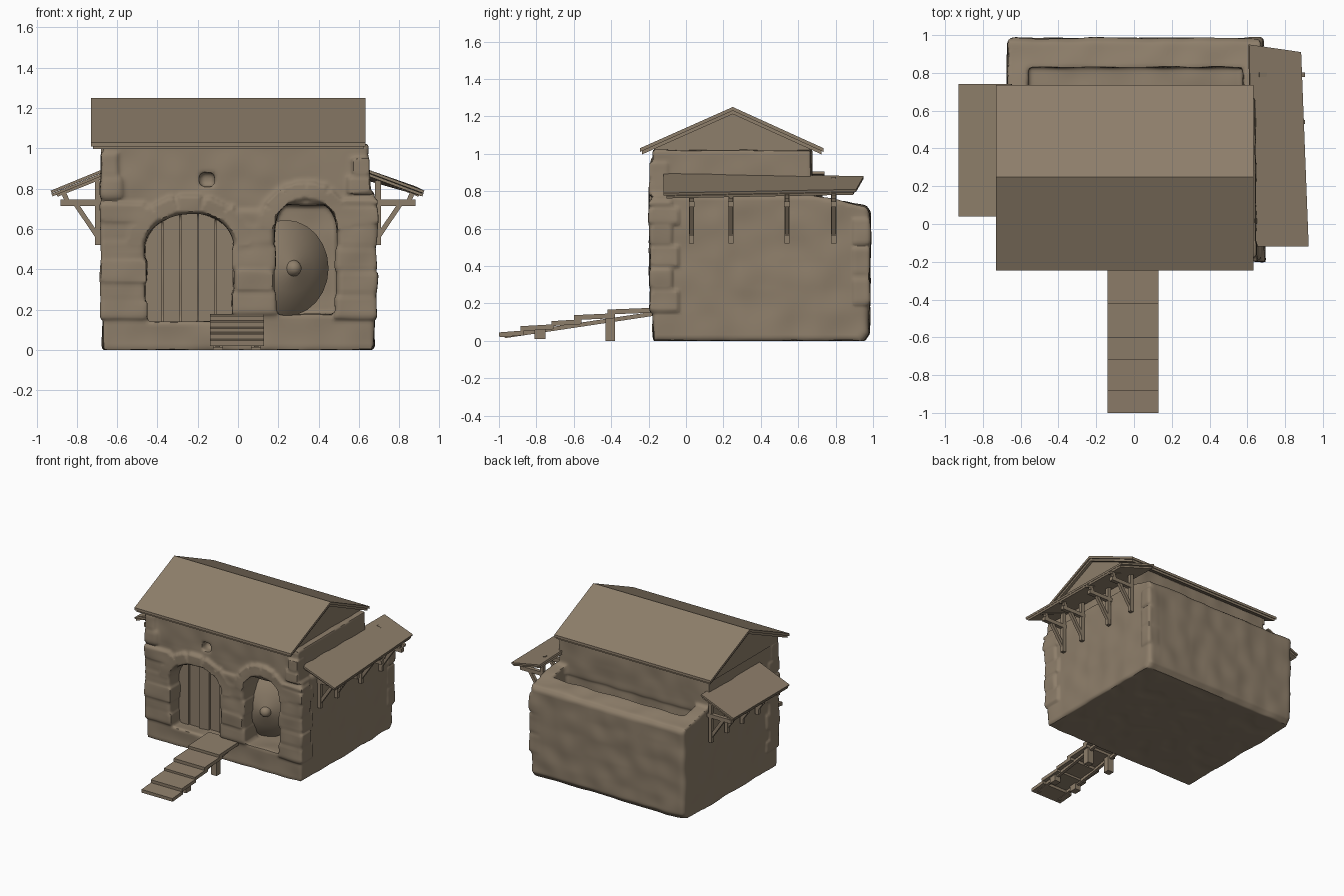
import bpy, bmesh, math, random
from mathutils import Matrix, Vector, noise

random.seed(4)
if "Cube" in bpy.data.objects:
    bpy.data.objects.remove(bpy.data.objects["Cube"])

clay = bpy.data.materials.new("warm_clay")
clay.use_nodes = True
COLOUR = (0.27, 0.21, 0.145, 1)
clay.diffuse_color = COLOUR
clay.node_tree.nodes["Principled BSDF"].inputs["Base Color"].default_value = COLOUR


def finish(bm, name, angle=35):
    bmesh.ops.recalc_face_normals(bm, faces=bm.faces)
    mesh = bpy.data.meshes.new(name)
    bm.to_mesh(mesh)
    bm.free()
    ob = bpy.data.objects.new(name, mesh)
    bpy.context.collection.objects.link(ob)
    mesh.materials.append(clay)
    activate(ob)
    bpy.ops.object.shade_smooth_by_angle(angle=math.radians(angle))
    return ob


def activate(ob):
    bpy.ops.object.select_all(action="DESELECT")
    ob.select_set(True)
    bpy.context.view_layer.objects.active = ob


def box(bm, lo, hi, rot=Matrix()):
    lo, hi = Vector(lo), Vector(hi)
    m = Matrix.Translation((lo + hi) / 2) @ rot @ Matrix.Diagonal((*(hi - lo), 1))
    bmesh.ops.create_cube(bm, size=1, matrix=m)


def prism(bm, pts, axis, a, b):
    """Extrude a 2D outline along x (pts are y,z) or along y (pts are x,z)."""
    place = (lambda p, t: (t, *p)) if axis == "x" else (lambda p, t: (p[0], t, p[1]))
    rings = [[bm.verts.new(place(p, t)) for p in pts] for t in (a, b)]
    bm.faces.new(rings[0])
    bm.faces.new(rings[1][::-1])
    for i in range(len(pts)):
        j = (i + 1) % len(pts)
        bm.faces.new((rings[0][j], rings[0][i], rings[1][i], rings[1][j]))


def slab(bm, top, thick):
    """Closed board from four top corners."""
    upper = [Vector(p) for p in top]
    n = (upper[1] - upper[0]).cross(upper[3] - upper[0]).normalized()
    n *= thick if n.z > 0 else -thick
    a = [bm.verts.new(p) for p in upper]
    b = [bm.verts.new(p - n) for p in upper]
    bm.faces.new(a)
    bm.faces.new(b[::-1])
    for i in range(4):
        j = (i + 1) % 4
        bm.faces.new((a[j], a[i], b[i], b[j]))


def beam(bm, p, q, w):
    p, q = Vector(p), Vector(q)
    m = Matrix.Translation((p + q) / 2) @ (q - p).to_track_quat("Z", "Y").to_matrix().to_4x4()
    bmesh.ops.create_cube(bm, size=1, matrix=m @ Matrix.Diagonal((w, w, (q - p).length, 1)))


def arch(x0, x1, z0, spring, top, n=14):
    cx, r = (x0 + x1) / 2, (x1 - x0) / 2
    curve = [(cx + r * math.cos(math.pi * i / n), spring + (top - spring) * math.sin(math.pi * i / n))
             for i in range(n + 1)]
    return [(x0, z0), (x1, z0)] + curve


def carve(ob, bm):
    cutter = finish(bm, "cutter")
    cutter.hide_render = True
    activate(ob)
    mod = ob.modifiers.new("cut", "BOOLEAN")
    mod.operation, mod.solver, mod.object = "DIFFERENCE", "EXACT", cutter
    bpy.ops.object.modifier_apply(modifier=mod.name)
    bpy.data.objects.remove(cutter)


# Lower walls with two arched openings and a sunken back terrace
bm = bmesh.new()
prism(bm, [(-0.175, 0), (0.95, 0), (0.98, 0.04), (0.985, 0.69), (0.96, 0.72), (0.86, 0.74),
           (0.67, 0.78), (-0.175, 0.78)], "x", -0.67, 0.675)
bmesh.ops.recalc_face_normals(bm, faces=bm.faces)
corner = [e for e in bm.edges if all(v.co.y > 0.9 and v.co.z < 0.7 for v in e.verts)
          and abs(e.verts[0].co.x - e.verts[1].co.x) < 0.01]
bmesh.ops.bevel(bm, geom=corner, offset=0.035, segments=3, affect="EDGES", profile=0.5)
lower = finish(bm, "lower_walls")
for outline, depth in ((arch(-0.46, -0.02, 0.14, 0.52, 0.675), 0.0),
                       (arch(0.18, 0.49, 0.175, 0.6, 0.76), 0.25)):
    bm = bmesh.new()
    prism(bm, outline, "y", -0.4, depth)
    carve(lower, bm)
bm = bmesh.new()
box(bm, (-0.56, 0.66, 0.6), (0.58, 0.83, 0.9))
carve(lower, bm)

# Upper walls with a small window
bm = bmesh.new()
box(bm, (-0.67, -0.175, 0.72), (0.645, 0.67, 1.02))
upper = finish(bm, "upper_walls")
bm = bmesh.new()
box(bm, (-0.19, -0.4, 0.81), (-0.115, -0.1, 0.88))
carve(upper, bm)

# Masonry merged with rough corner stones, piers and arch stones
bm = bmesh.new()
for part in (lower, upper):
    bm.from_mesh(part.data)
    bpy.data.objects.remove(part)


def column(x0, x1, z0, z1, back, step=0.1):
    z, k = z0, 0
    while z < z1 - 0.04:
        h = min(step * random.uniform(0.8, 1.25), z1 - z)
        k += 1
        grow = 0.018 * (k % 2)
        front = -0.19 - random.uniform(0, 0.008)
        box(bm, (x0 - grow * (x0 > -0.6), front, z), (x1 + grow * (x1 < 0.6), back + 2 * grow, z + h - 0.016),
            Matrix.Rotation(random.uniform(-0.03, 0.03), 4, "Y"))
        z += h


column(-0.685, -0.47, 0.16, 0.74, -0.08)
column(-0.01, 0.17, 0.18, 0.7, -0.08)
column(0.5, 0.69, 0.16, 0.76, -0.08)
column(-0.68, -0.6, 0.76, 1.0, -0.1)
column(0.57, 0.655, 0.78, 1.0, -0.1)
for cx, rx, spring, rz, count in ((-0.24, 0.27, 0.52, 0.2, 7), (0.335, 0.19, 0.6, 0.19, 6)):
    for i in range(count):
        t = math.pi * (i + 0.5) / count
        c = Vector((cx + rx * math.cos(t), -0.13, spring + rz * math.sin(t)))
        half = Vector((0.038, 0.065, 0.48 * math.pi * (rx + rz) / 2 / count))
        box(bm, c - half, c + half, Matrix.Rotation(-t, 4, "Y"))
for z in (0.2, 0.36, 0.52):
    box(bm, (0.6, 0.9, z), (0.685, 0.985, z + 0.13))
walls = finish(bm, "stone_walls")
activate(walls)
mod = walls.modifiers.new("sculpt", "REMESH")
mod.mode, mod.voxel_size = "VOXEL", 0.013
bpy.ops.object.modifier_apply(modifier=mod.name)
bm = bmesh.new()
bm.from_mesh(walls.data)
bm.normal_update()
for v in bm.verts:
    v.co += v.normal * 0.009 * noise.noise(v.co * 7)
    v.co.z = max(v.co.z, 0)
bm.to_mesh(walls.data)
bm.free()
activate(walls)
bpy.ops.object.shade_smooth_by_angle(angle=math.radians(50))

# Gable and the two-layer pitched roof
bm = bmesh.new()
prism(bm, [(-0.17, 0.98), (0.66, 0.98), (0.66, 1.03), (0.25, 1.22), (-0.17, 1.03)], "x", -0.68, 0.6)
finish(bm, "gable_wall")


def chevron(name, inset, drop, thick, x0, x1):
    b = bmesh.new()
    y0, y1 = -0.245 + inset, 0.735 - inset
    eave, ridge = 1.03 - drop + 0.45 * inset, 1.25 - drop
    prism(b, [(y0, eave), (0.25, ridge), (y1, eave), (y1, eave - thick),
              (0.25, ridge - thick), (y0, eave - thick)], "x", x0, x1)
    finish(b, name)


chevron("roof", 0, 0, 0.02, -0.73, 0.632)
chevron("roof_underlay", 0.01, 0.02, 0.018, -0.72, 0.622)

# Side awnings
awnings = {
    "left_awning": [(0.63, -0.12, 0.9), (0.925, -0.12, 0.79), (0.885, 0.91, 0.81), (0.61, 0.95, 0.88)],
    "right_awning": [(-0.65, 0.04, 0.905), (-0.93, 0.04, 0.79), (-0.93, 0.74, 0.79), (-0.65, 0.74, 0.905)],
}
for name, corners in awnings.items():
    bm = bmesh.new()
    slab(bm, corners, 0.014)
    mid = sum((Vector(p) for p in corners), Vector()) / 4
    slab(bm, [mid + (Vector(p) - mid) * 0.97 - Vector((0, 0, 0.017)) for p in corners], 0.014)
    finish(bm, name)

# Timber brackets below the awnings
for name, s, rows in (("left_bracket", 1, (0.03, 0.24, 0.54, 0.79)),
                      ("right_bracket", -1, (0.1, 0.29, 0.48, 0.68))):
    for y in rows:
        bm = bmesh.new()
        beam(bm, (s * 0.695, y, 0.52), (s * 0.695, y, 0.84), 0.028)
        beam(bm, (s * 0.66, y, 0.73), (s * 0.88, y, 0.73), 0.03)
        beam(bm, (s * 0.695, y, 0.56), (s * 0.81, y, 0.73), 0.024)
        beam(bm, (s * 0.84, y, 0.72), (s * 0.87, y, 0.79), 0.024)
        beam(bm, (s * 0.66, y, 0.865), (s * 0.9, y, 0.77), 0.022)
        finish(bm, name)

# Planked door, each board cut to the arch
bm = bmesh.new()
outline_z = lambda x: 0.53 + 0.15 * math.sqrt(max(0, 1 - ((x + 0.24) / 0.23) ** 2))
for i in range(5):
    x0 = -0.46 + i * 0.088
    x1, y = x0 + 0.082, -0.075 + 0.012 * (i % 2)
    top = [(x1 + (x0 - x1) * k / 4, outline_z(x1 + (x0 - x1) * k / 4)) for k in range(5)]
    prism(bm, [(x0, 0.135), (x1, 0.135)] + top, "y", y, 0.02)
finish(bm, "plank_door")

# Round domed shield with a boss, leaning inside the open arch
bm = bmesh.new()
place = Matrix.Translation((0.235, 0.03, 0.405)) @ Vector((0.45, -0.9, 0)).to_track_quat("Z", "Y").to_matrix().to_4x4()
profile = [(0.0, -0.02), (0.235, -0.02), (0.24, 0), (0.2, 0.03), (0.12, 0.07), (0.04, 0.095),
           (0.03, 0.12), (0.015, 0.13), (0.0, 0.132)]
verts = [bm.verts.new((r, 0, z)) for r, z in profile]
edges = [bm.edges.new(pair) for pair in zip(verts, verts[1:])]
bmesh.ops.spin(bm, geom=verts + edges, cent=(0, 0, 0), axis=(0, 0, 1), angle=math.tau, steps=24)
bmesh.ops.remove_doubles(bm, verts=bm.verts, dist=0.001)
bm.transform(place)
finish(bm, "domed_shield")

# Entry ramp of overlapping boards on short posts
bm = bmesh.new()
for y0, y1, z in ((-1, -0.87, 0.05), (-0.885, -0.71, 0.083), (-0.72, -0.56, 0.11),
                  (-0.6, -0.38, 0.142), (-0.42, -0.16, 0.172)):
    slab(bm, [(-0.14, y0, z - 0.005), (0.13, y0, z - 0.005), (0.13, y1, z + 0.005), (-0.14, y1, z + 0.005)], 0.026)
finish(bm, "ramp_steps")
bm = bmesh.new()
for x in (-0.1, 0.09):
    beam(bm, (x, -0.97, 0.025), (x, -0.17, 0.145), 0.022)
    box(bm, (x - 0.025, -0.43, 0), (x + 0.025, -0.38, 0.13))
    box(bm, (x - 0.025, -0.81, 0.01), (x + 0.025, -0.75, 0.06))
finish(bm, "ramp_supports")
